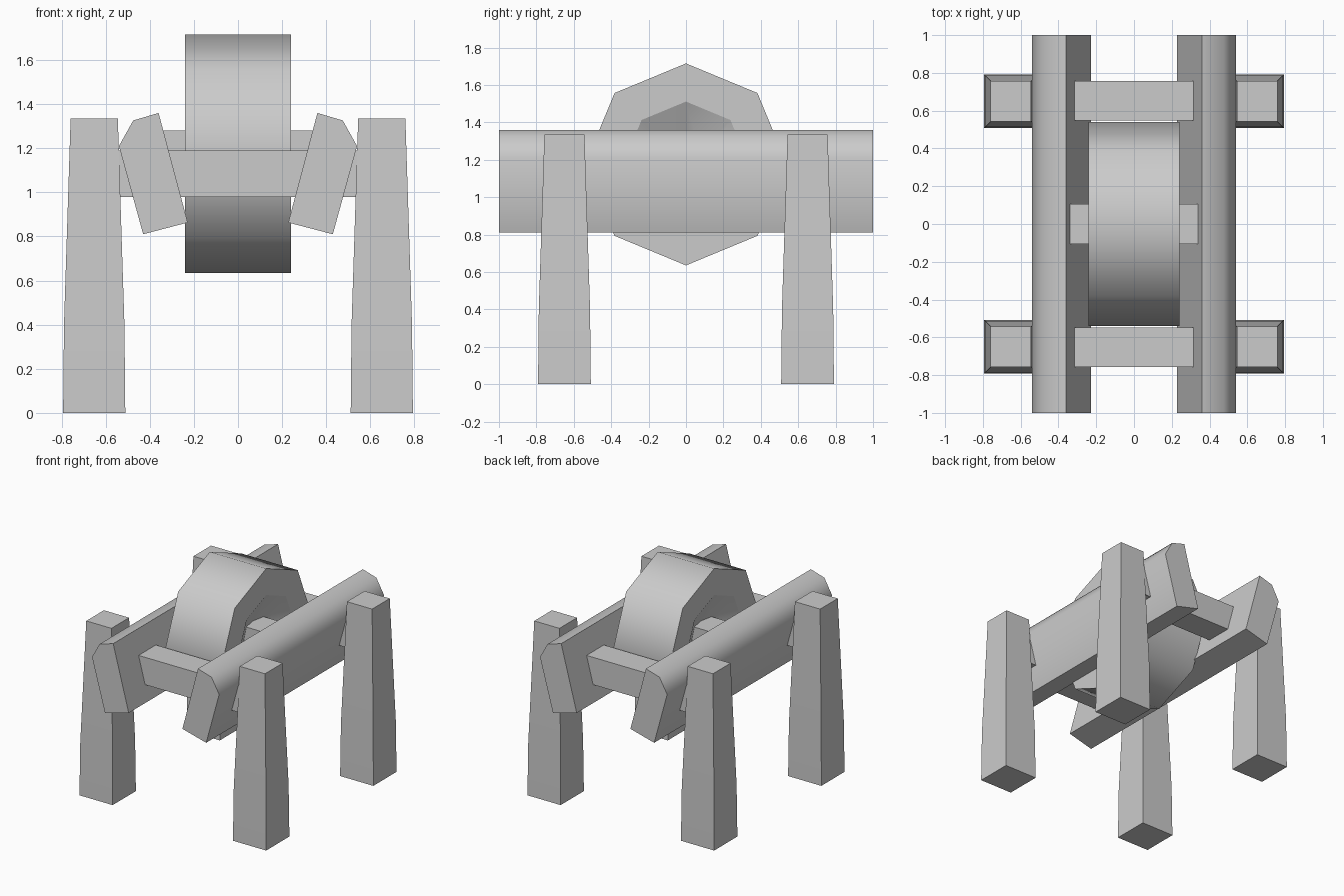
import bpy, bmesh
from math import sin, cos, pi, radians

if "Cube" in bpy.data.objects:
    bpy.data.objects.remove(bpy.data.objects["Cube"])


def loft(name, rings, closed=False, sharp_rings=()):
    """Skin a list of point rings; cap the ends or join last ring to first."""
    bm = bmesh.new()
    loops = [[bm.verts.new(p) for p in ring] for ring in rings]
    n = len(loops[0])
    pairs = list(zip(loops, loops[1:]))
    if closed:
        pairs.append((loops[-1], loops[0]))
    else:
        bm.faces.new(loops[0])
        bm.faces.new(loops[-1])
    for a, b in pairs:
        for i in range(n):
            j = (i + 1) % n
            bm.faces.new((a[i], a[j], b[j], b[i]))
    for r in sharp_rings:
        for i in range(n):
            bm.edges.get((loops[r][i], loops[r][(i + 1) % n])).smooth = False
    bmesh.ops.recalc_face_normals(bm, faces=bm.faces)
    me = bpy.data.meshes.new(name)
    bm.to_mesh(me)
    bm.free()
    ob = bpy.data.objects.new(name, me)
    bpy.context.collection.objects.link(ob)
    bpy.ops.object.select_all(action='DESELECT')
    ob.select_set(True)
    bpy.context.view_layer.objects.active = ob
    bpy.ops.object.shade_smooth_by_angle(angle=radians(50))
    return ob


def square(x, y, z, h):
    return [(x - h, y - h, z), (x + h, y - h, z), (x + h, y + h, z), (x - h, y + h, z)]


def beam(name, length, y, z, h):
    """Square beam running along x."""
    return loft(name, [[(x, y + a * h, z + b * h) for a, b in
                        ((-1, -1), (1, -1), (1, 1), (-1, 1))]
                       for x in (-length, length)])


# Tapered legs
for sx, side in ((-1, "left"), (1, "right")):
    for sy, end in ((-1, "front"), (1, "back")):
        loft(f"{end}_{side}_leg", [square(sx * 0.652, sy * 0.65, z, h)
                                   for z, h in ((0, 0.141), (0.4, 0.137), (1.335, 0.107))])

# Tilted side rails with a chamfered outer top edge
RAIL = [(0.43, 0.81), (0.54, 1.21), (0.475, 1.326), (0.36, 1.36), (0.228, 0.863)]
for sx, side in ((-1, "left"), (1, "right")):
    loft(f"{side}_rail", [[(sx * x, y, z) for x, z in RAIL] for y in (-1, 1)])

# Cross bars joining the legs
for sy, end in ((-1, "front"), (1, "back")):
    beam(f"{end}_cross_bar", 0.6, sy * 0.652, 1.084, 0.105)

# Axle held between the rails
beam("axle", 0.42, 0, 1.175, 0.105)

# Eight-sided wheel with dished sides
WHEEL = [(-0.24, 0.54), (0.24, 0.54), (0.24, 0.336), (0.12, 0.1), (-0.12, 0.1), (-0.24, 0.336)]
loft("wheel", [[(x, r * sin(i * pi / 4), 1.175 + r * cos(i * pi / 4)) for i in range(8)]
               for x, r in WHEEL], closed=True, sharp_rings=(0, 1, 2, 5))
